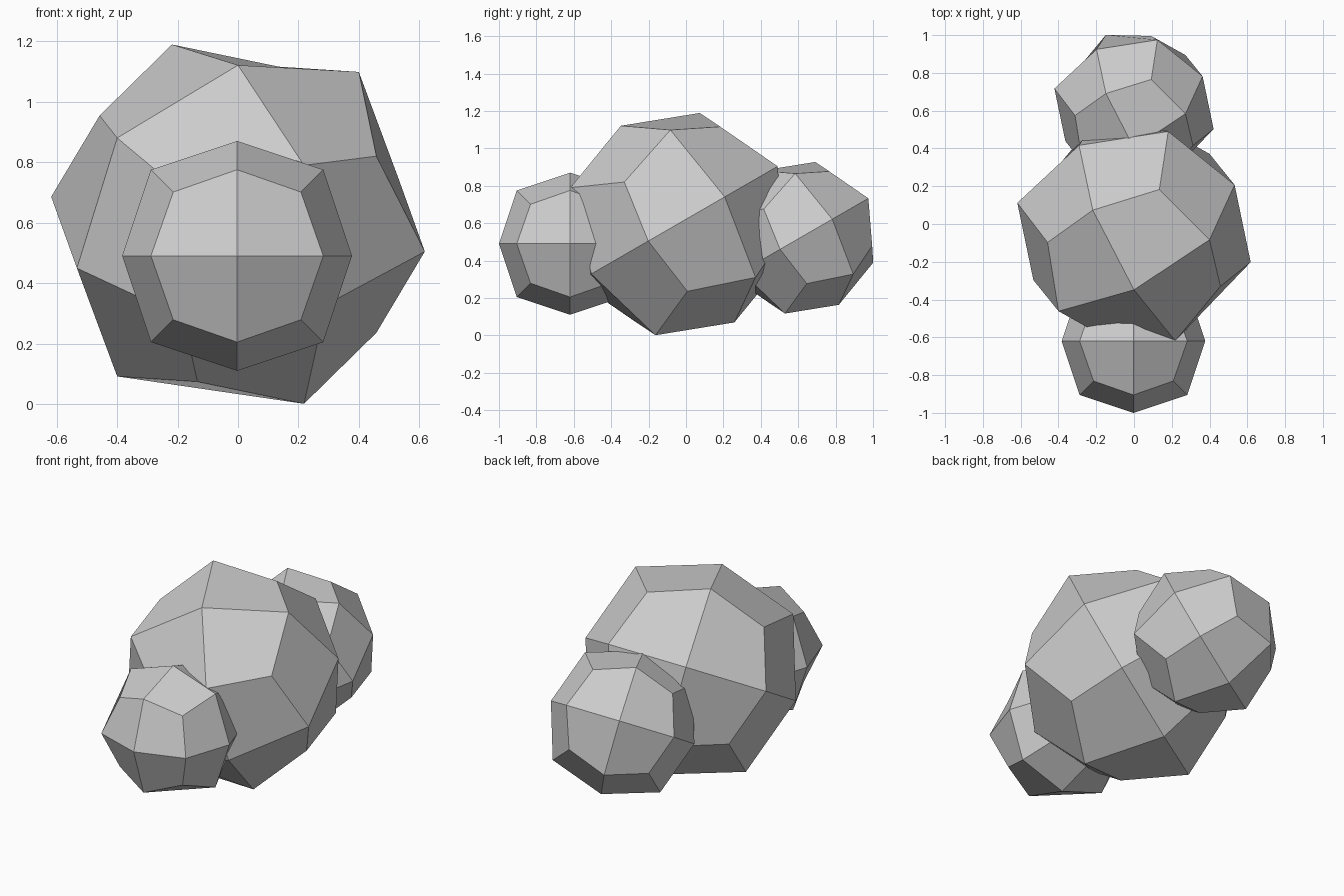
import bpy
from math import radians
from mathutils import Matrix

if "Cube" in bpy.data.objects:
    bpy.data.objects.remove(bpy.data.objects["Cube"])

# Shared tilt of the middle and rear lumps
TILT = Matrix.Rotation(radians(30), 4, 'X') @ Matrix.Rotation(radians(28.65), 4, 'Z')


def lump(name, half, centre, rotation=Matrix.Identity(4)):
    """Low-poly ball: a cube rounded by one Catmull-Clark step, flat shaded."""
    bpy.ops.mesh.primitive_cube_add(size=2 * half)
    obj = bpy.context.object
    obj.name = name
    obj.matrix_world = Matrix.Translation(centre) @ rotation
    sub = obj.modifiers.new("round", 'SUBSURF')
    sub.levels = sub.render_levels = 1
    sub.use_limit_surface = False
    return obj


# Front lump is upright, the other two share the same tilt
lump("front_lump", 0.38, (-0.003, -0.62, 0.49))
lump("middle_lump", 0.607, (0, -0.045, 0.595), TILT)
lump("rear_lump", 0.414, (0, 0.61, 0.522), TILT)
